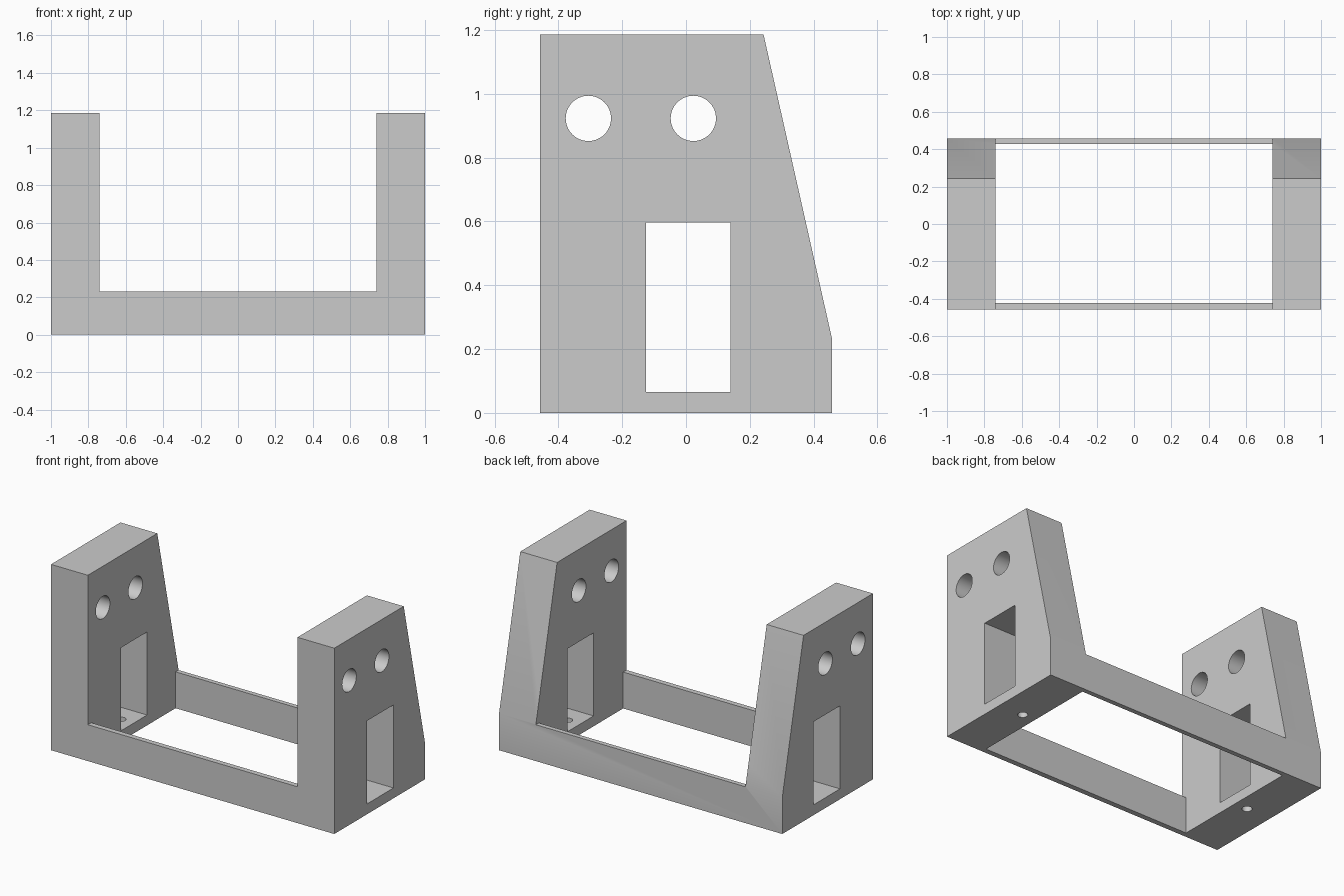
import bpy, bmesh, math
from mathutils import Matrix, Vector

cube = bpy.data.objects.get("Cube")
if cube:
    bpy.data.objects.remove(cube, do_unlink=True)

grey = bpy.data.materials.new("plain grey")
grey.use_nodes = True
colour = (0.6, 0.6, 0.6, 1)
grey.diffuse_color = colour
grey.node_tree.nodes["Principled BSDF"].inputs["Base Color"].default_value = colour

INNER = 0.74      # inner face of each upright
RAIL_TOP = 0.232


def add_object(name, bm):
    bmesh.ops.recalc_face_normals(bm, faces=bm.faces)
    mesh = bpy.data.meshes.new(name)
    bm.to_mesh(mesh)
    bm.free()
    mesh.materials.append(grey)
    obj = bpy.data.objects.new(name, mesh)
    bpy.context.collection.objects.link(obj)
    return obj


def box(name, low, high):
    low, high = Vector(low), Vector(high)
    bm = bmesh.new()
    bmesh.ops.create_cube(bm, size=1, matrix=Matrix.Translation((low + high) / 2)
                          @ Matrix.Diagonal((*(high - low), 1)))
    return add_object(name, bm)


def rod(name, centre, radius, length, axis):
    turn = Matrix.Rotation(math.pi / 2, 4, "Y") if axis == "x" else Matrix.Identity(4)
    bm = bmesh.new()
    bmesh.ops.create_cone(bm, cap_ends=True, segments=64, radius1=radius, radius2=radius,
                          depth=length, matrix=Matrix.Translation(centre) @ turn)
    return add_object(name, bm)


# Side profile swept across the full width
profile = [(-0.457, 0), (0.457, 0), (0.457, 0.235), (0.243, 1.186), (-0.457, 1.186)]
bm = bmesh.new()
face = bm.faces.new([bm.verts.new((-1, y, z)) for y, z in profile])
swept = bmesh.ops.extrude_face_region(bm, geom=[face])["geom"]
bmesh.ops.translate(bm, vec=(2, 0, 0),
                    verts=[v for v in swept if isinstance(v, bmesh.types.BMVert)])
frame = add_object("bracket_frame", bm)

# Openings: gap between uprights, open base, side windows and round holes
cutters = [
    box("upper_gap_cutter", (-INNER, -1, RAIL_TOP), (INNER, 1, 2)),
    box("base_opening_cutter", (-INNER, -0.423, -1), (INNER, 0.427, 1)),
    box("side_window_cutter", (-2, -0.125, 0.066), (2, 0.14, 0.596)),
]
for y in (-0.306, 0.023):
    cutters.append(rod("side_hole_cutter", (0, y, 0.923), 0.071, 4, "x"))
for x in (-0.83, 0.83):
    cutters.append(rod("screw_hole_cutter", (x, 0.0075, 0), 0.029, 0.3, "z"))

bpy.context.view_layer.objects.active = frame
for cutter in cutters:
    cut = frame.modifiers.new("cut", "BOOLEAN")
    cut.operation = "DIFFERENCE"
    cut.solver = "EXACT"
    cut.object = cutter
    bpy.ops.object.modifier_apply(modifier=cut.name)
    bpy.data.objects.remove(cutter, do_unlink=True)

bpy.ops.object.select_all(action="DESELECT")
frame.select_set(True)
bpy.ops.object.shade_smooth_by_angle(angle=math.radians(30))
